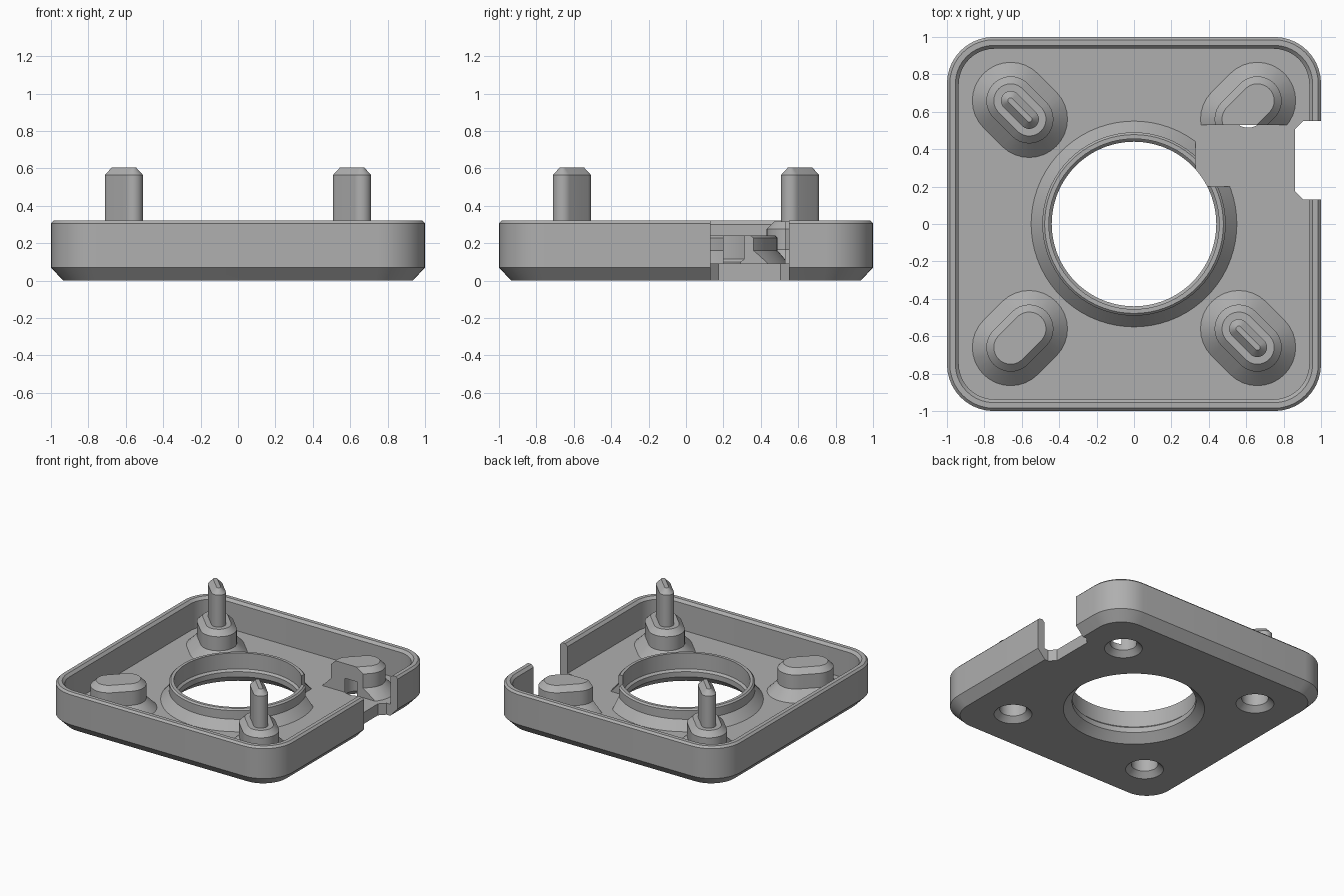
import bpy, bmesh
from math import cos, sin, pi

cube = bpy.data.objects.get("Cube")
if cube:
    bpy.data.objects.remove(cube, do_unlink=True)

grey = bpy.data.materials.new("mid grey")
grey.use_nodes = True
colour = (0.43, 0.43, 0.43, 1)
grey.diffuse_color = colour
grey.node_tree.nodes["Principled BSDF"].inputs["Base Color"].default_value = colour


def rounded_square(half, radius, steps=10):
    """Outline of a square with rounded corners."""
    points = []
    for corner in range(4):
        mid = pi / 4 + corner * pi / 2
        cx = (half - radius) * (1 if cos(mid) > 0 else -1)
        cy = (half - radius) * (1 if sin(mid) > 0 else -1)
        for i in range(steps + 1):
            a = corner * pi / 2 + i * pi / 2 / steps
            points.append((cx + radius * cos(a), cy + radius * sin(a)))
    return points


def slot(x, y, radius, half_length=0.07, steps=16):
    """Outline of a slot whose long axis points at the middle of the plate."""
    turn = pi / 4 if x * y > 0 else -pi / 4
    points = []
    for end in (0, 1):
        shift = half_length if end == 0 else -half_length
        for i in range(steps + 1):
            a = -pi / 2 + end * pi + i * pi / steps
            u, v = shift + radius * cos(a), radius * sin(a)
            points.append((x + u * cos(turn) - v * sin(turn),
                           y + u * sin(turn) + v * cos(turn)))
    return points


def circle(x, y, radius, steps=72):
    return [(x + radius * cos(2 * pi * i / steps), y + radius * sin(2 * pi * i / steps))
            for i in range(steps)]


def loft(name, layers):
    """Solid skinned through (outline, height) layers, capped at both ends."""
    bm = bmesh.new()
    rings = [[bm.verts.new((x, y, z)) for x, y in outline] for outline, z in layers]
    n = len(rings[0])
    for low, high in zip(rings, rings[1:]):
        for i in range(n):
            j = (i + 1) % n
            bm.faces.new((low[i], low[j], high[j], high[i]))
    bm.faces.new(rings[0][::-1])
    bm.faces.new(rings[-1])
    bmesh.ops.recalc_face_normals(bm, faces=bm.faces)
    mesh = bpy.data.meshes.new(name)
    bm.to_mesh(mesh)
    bm.free()
    mesh.materials.append(grey)
    obj = bpy.data.objects.new(name, mesh)
    bpy.context.collection.objects.link(obj)
    return obj


def combine(target, tool, operation):
    """Apply a boolean and discard the tool."""
    tool.hide_render = True
    mod = target.modifiers.new("combine", "BOOLEAN")
    mod.operation = operation
    mod.solver = "EXACT"
    mod.object = tool
    bpy.context.view_layer.objects.active = target
    bpy.ops.object.modifier_apply(modifier=mod.name)
    bpy.data.objects.remove(tool, do_unlink=True)


FLOOR = 0.09
BOSS_TOP = 0.315
SPOT = 0.61

# Tray with chamfered underside and thin rim
tray_profile = [(0.935, 0.2, 0), (1, 0.25, 0.07), (1, 0.25, 0.305), (0.985, 0.235, 0.32),
                (0.955, 0.205, 0.32), (0.937, 0.19, 0.3), (0.937, 0.19, FLOOR)]
tray = loft("tray", [(rounded_square(h, r), z) for h, r, z in tray_profile])

# Central collar with a flared foot
collar_profile = [(0.55, 0.05), (0.55, FLOOR), (0.49, 0.16), (0.49, 0.228), (0.478, 0.24)]
combine(tray, loft("collar", [(circle(0, 0, r), z) for r, z in collar_profile]), "UNION")

# Four corner bosses
corners = [(x, y) for x in (-SPOT, SPOT) for y in (-SPOT, SPOT)]
boss_profile = [(0.205, 0.05), (0.205, FLOOR), (0.13, 0.165), (0.13, 0.275), (0.09, BOSS_TOP)]
for x, y in corners:
    boss = loft("boss", [(slot(x, y, r), z) for r, z in boss_profile])
    combine(tray, boss, "UNION")

# Central opening with countersunk underside
hole_profile = [(0.512, -0.01), (0.44, 0.06), (0.44, 0.1), (0.455, 0.115), (0.455, 0.5)]
combine(tray, loft("opening", [(circle(0, 0, r), z) for r, z in hole_profile]), "DIFFERENCE")

# Blind countersunk screw holes
screw_profile = [(0.145, -0.01), (0.095, 0.04), (0.095, 0.2)]
for x, y in corners:
    hole = loft("screw_hole", [(circle(x, y, r, 32), z) for r, z in screw_profile])
    combine(tray, hole, "DIFFERENCE")

# Channel through collar and back left boss
channel = [(0.33, 0.2), (0.92, 0.2), (0.92, 0.53), (0.33, 0.53)]
combine(tray, loft("channel", [(channel, FLOOR), (channel, 0.5)]), "DIFFERENCE")

# Cable notch through side wall
notch = [(0.86, 0.175), (0.905, 0.13), (1.1, 0.13), (1.1, 0.55), (0.905, 0.55), (0.86, 0.505)]
combine(tray, loft("notch", [(notch, -0.1), (notch, 0.5)]), "DIFFERENCE")

# Locating pins on two opposite bosses
pin_profile = [(0.052, BOSS_TOP - 0.02), (0.052, 0.565), (0.015, 0.605)]
parts = [tray]
for name, x, y in (("back_right_pin", -SPOT, SPOT), ("front_left_pin", SPOT, -SPOT)):
    parts.append(loft(name, [(slot(x, y, r), z) for r, z in pin_profile]))

for part in parts:
    bpy.ops.object.select_all(action="DESELECT")
    part.select_set(True)
    bpy.context.view_layer.objects.active = part
    bpy.ops.object.shade_smooth_by_angle(angle=pi / 7)
